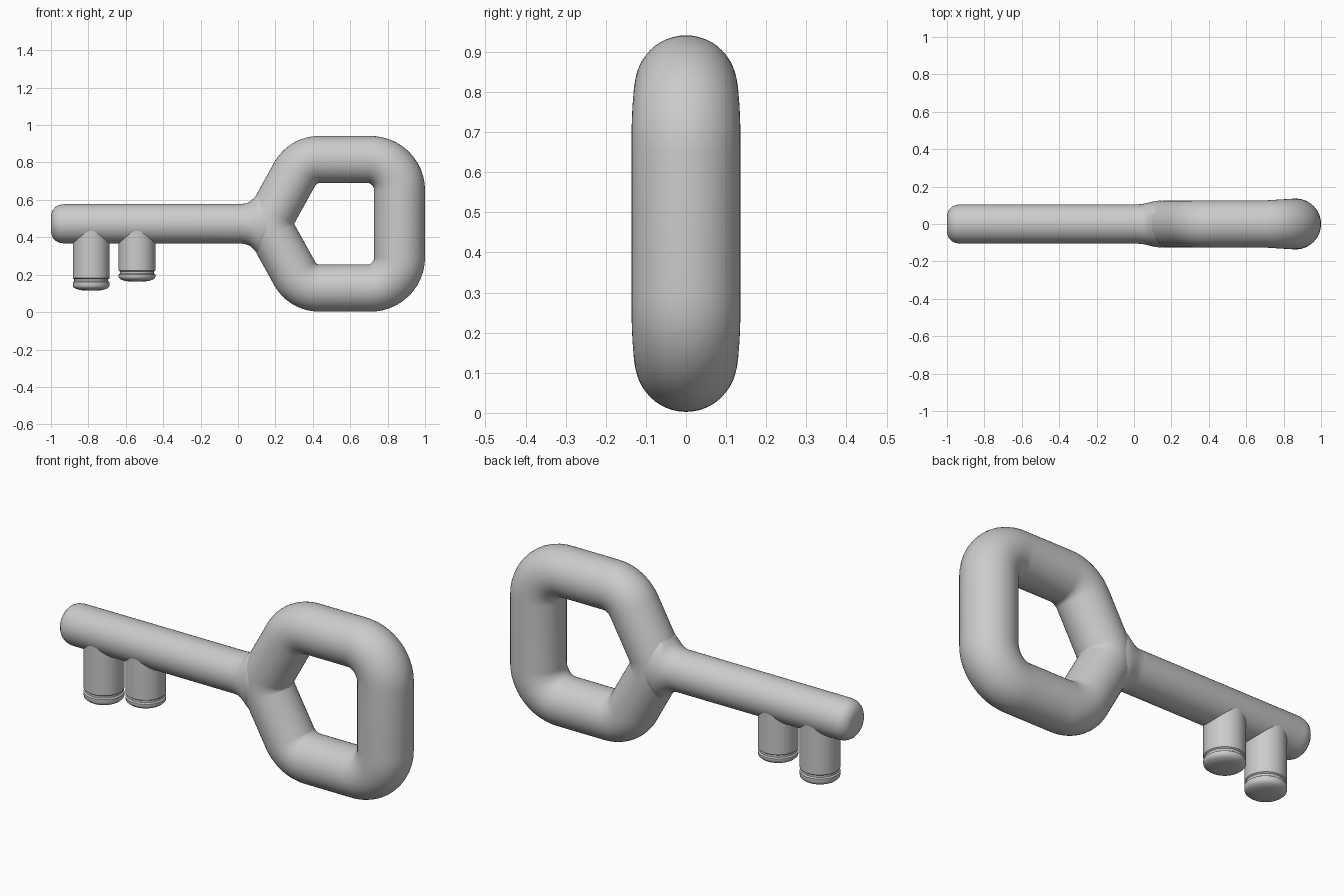
import bpy, math
from mathutils import Vector

if "Cube" in bpy.data.objects:
    bpy.data.objects.remove(bpy.data.objects["Cube"])

MID = 0.472      # height of the key's axis
SIDES = 48


def make_object(name, rings, closed):
    """Skin a list of equal rings; loop it or cap both ends."""
    n, m = len(rings[0]), len(rings)
    verts = [v for r in rings for v in r]
    faces = []
    for i in range(m if closed else m - 1):
        a, b = i * n, ((i + 1) % m) * n
        for k in range(n):
            j = (k + 1) % n
            faces.append((a + k, a + j, b + j, b + k))
    if not closed:
        faces.append(tuple(reversed(range(n))))
        faces.append(tuple(range((m - 1) * n, m * n)))
    mesh = bpy.data.meshes.new(name)
    mesh.from_pydata(verts, [], faces)
    obj = bpy.data.objects.new(name, mesh)
    bpy.context.collection.objects.link(obj)
    bpy.ops.object.select_all(action='DESELECT')
    obj.select_set(True)
    bpy.context.view_layer.objects.active = obj
    bpy.ops.object.mode_set(mode='EDIT')
    bpy.ops.mesh.select_all(action='SELECT')
    bpy.ops.mesh.normals_make_consistent(inside=False)
    bpy.ops.object.mode_set(mode='OBJECT')
    bpy.ops.object.shade_smooth_by_angle(angle=math.radians(40))
    return obj


def ring(center, u, v, ru, rv):
    return [center + u * ru * math.cos(2 * math.pi * k / SIDES)
            + v * rv * math.sin(2 * math.pi * k / SIDES) for k in range(SIDES)]


X, Y, Z = Vector((1, 0, 0)), Vector((0, 1, 0)), Vector((0, 0, 1))

# Bow: round tube swept around a pentagon with rounded corners
corners = [((0.156, 0), 0.130), ((0.346, 0.3435), 0.15), ((0.864, 0.3435), 0.165),
           ((0.864, -0.3435), 0.165), ((0.346, -0.3435), 0.15)]
rings = []
for i, (p, rad) in enumerate(corners):
    p = Vector(p)
    to_prev = (Vector(corners[i - 1][0]) - p).normalized()
    to_next = (Vector(corners[(i + 1) % 5][0]) - p).normalized()
    half = to_prev.angle(to_next) / 2
    c = p + (to_prev + to_next).normalized() * rad / math.sin(half)
    start = p + to_prev * rad / math.tan(half) - c
    turn = math.pi - 2 * half
    for s in range(13):
        a = -turn * s / 12
        d = Vector((start.x * math.cos(a) - start.y * math.sin(a),
                    start.x * math.sin(a) + start.y * math.cos(a)))
        q = c + d
        t = min(max((q.x - 0.70) / 0.16, 0), 1)
        r = 0.126 + 0.010 * t
        d.normalize()
        rings.append(ring(Vector((q.x, 0, MID + q.y)), Vector((d.x, 0, d.y)), Y, r, r))
make_object("bow", rings, True)

# Shaft: domed tip, straight rod, flared root blending into the bow (x, y radius, z radius)
shaft = [(-1, 0.035, 0.035), (-0.998, 0.055, 0.055), (-0.99, 0.075, 0.075),
         (-0.975, 0.091, 0.091), (-0.955, 0.101, 0.101), (-0.93, 0.105, 0.105),
         (0.02, 0.105, 0.106), (0.045, 0.107, 0.110), (0.065, 0.111, 0.119),
         (0.085, 0.116, 0.137), (0.11, 0.122, 0.168), (0.14, 0.126, 0.17), (0.2, 0.118, 0.12)]
make_object("shaft", [ring(Vector((x, 0, MID)), Y, Z, ry, rz) for x, ry, rz in shaft], False)


# Teeth: round pegs with a groove above a domed foot
def tooth(name, x, bottom, groove, r):
    profile = [(bottom, 0.04), (bottom + 0.004, 0.065), (bottom + 0.011, r - 0.012),
               (bottom + 0.02, r - 0.002), (bottom + 0.027, r), (groove - 0.012, r),
               (groove - 0.007, r - 0.007), (groove + 0.004, r - 0.007),
               (groove + 0.009, r), (0.435, r), (0.45, r - 0.02)]
    make_object(name, [ring(Vector((x, 0, z)), X, Y, q, q) for z, q in profile], False)


tooth("tooth_long", -0.785, 0.115, 0.172, 0.098)
tooth("tooth_short", -0.54, 0.163, 0.213, 0.098)
